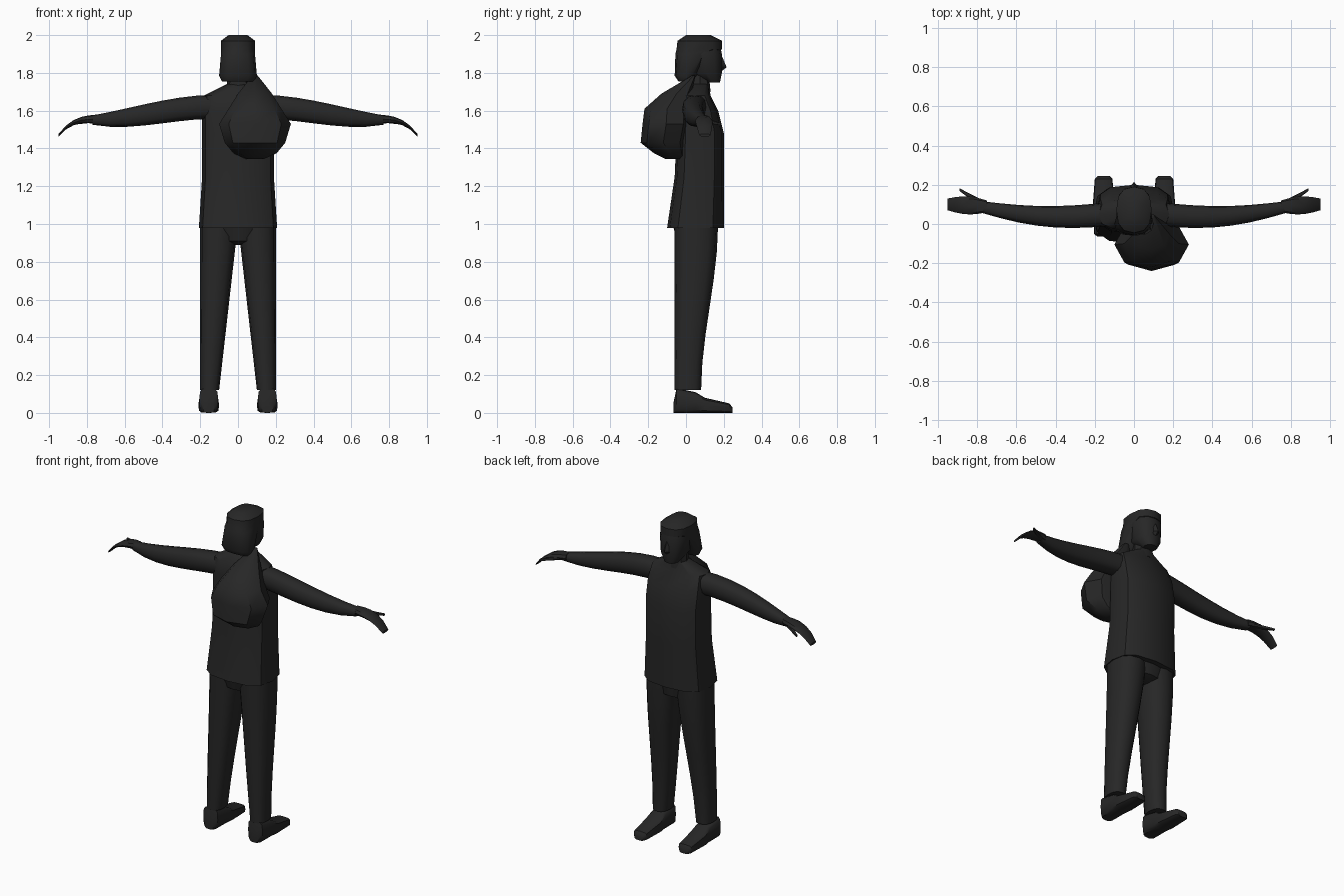
import bpy, bmesh, math
from math import sin, pi

cube = bpy.data.objects.get("Cube")
if cube:
    bpy.data.objects.remove(cube, do_unlink=True)

SHADE = 0.02
charcoal = bpy.data.materials.new("charcoal")
charcoal.use_nodes = True
charcoal.diffuse_color = (SHADE, SHADE, SHADE, 1)
shader = charcoal.node_tree.nodes["Principled BSDF"]
shader.inputs["Base Color"].default_value = charcoal.diffuse_color


def mix(start, end, t):
    return start + (end - start) * t


def ease(t):
    return t * t * (3 - 2 * t)


def rounded(value, power):
    """Superellipse coordinate: a low power gives a boxier outline."""
    return math.copysign(abs(round(value, 6)) ** power, value)


def place(axis, along, a, b):
    if axis == "x":
        return along, a, b
    if axis == "y":
        return a, along, b
    return a, b, along


def loft(name, axis, sections, sides=12, power=0.8, mirror=1):
    """Skin rings, each given by position, then centre and half size on the other axes."""
    bm = bmesh.new()
    rings = []
    for along, centre_a, half_a, centre_b, half_b in sections:
        ring = []
        for i in range(sides):
            angle = 2 * pi * i / sides
            a = centre_a + half_a * rounded(math.cos(angle), power)
            b = centre_b + half_b * rounded(sin(angle), power)
            x, y, z = place(axis, along, a, b)
            ring.append(bm.verts.new((x * mirror, y, z)))
        rings.append(ring)
    for lower, upper in zip(rings, rings[1:]):
        for i in range(sides):
            following = (i + 1) % sides
            bm.faces.new((lower[i], lower[following], upper[following], upper[i]))
    bm.faces.new(rings[0])
    bm.faces.new(rings[-1])
    bmesh.ops.recalc_face_normals(bm, faces=bm.faces)
    mesh = bpy.data.meshes.new(name)
    bm.to_mesh(mesh)
    bm.free()
    mesh.materials.append(charcoal)
    part = bpy.data.objects.new(name, mesh)
    bpy.context.collection.objects.link(part)
    bpy.ops.object.select_all(action="DESELECT")
    part.select_set(True)
    bpy.context.view_layer.objects.active = part
    bpy.ops.object.shade_smooth_by_angle(angle=math.radians(40))


def upright(rows, centre_x=0):
    """Turn rows of height, half width, back and front into sections."""
    return [(z, centre_x, half, (back + front) / 2, (front - back) / 2)
            for z, half, back, front in rows]


def sweep(rule, steps):
    """Sample a section rule evenly from start to end."""
    return [rule(i / steps) for i in range(steps + 1)]


def trouser_leg(t):
    inner, outer = mix(.1, 0, t), .2
    back, front = -.06, mix(.08, .17, ease(t))
    return (mix(.12, 1, t), (inner + outer) / 2, (outer - inner) / 2,
            (back + front) / 2, (front - back) / 2)


def arm(t):
    bow = .05 - .02 * sin(pi * t) + .035 * t ** 2
    thickness = .025 + .038 * (1 - t ** 3)
    return mix(.13, .77, t), bow, .06 - .03 * t ** 2, mix(1.62, 1.55, ease(t)), thickness


def hand(t):
    palm = .03 + .016 * sin(pi * t)
    curl = 1.555 - .085 * t ** 3
    return mix(.75, .95, t), mix(.09, .1, t), palm, curl, mix(.024, .007, t)


def thumb(t):
    return (mix(.77, .89, t), mix(.1, .175, t), mix(.02, .007, t),
            mix(1.55, 1.53, t), mix(.013, .007, t))


# Loose shirt, flared at the hem and sloping in at the shoulders
loft("shirt", "z", upright([
    (.98, .207, -.1, .2),
    (1.25, .19, -.06, .2),
    (1.48, .19, -.05, .2),
    (1.6, .19, -.04, .17),
    (1.68, .18, -.03, .13),
    (1.74, .06, .03, .12)]), power=.7)

# Hips joining the trouser legs
loft("trouser_hips", "z", upright([
    (.89, .03, 0, .12),
    (.91, .12, -.05, .16),
    (1, .19, -.07, .17)]))

# Neck, face and nose
loft("neck", "z", upright([(1.7, .06, .02, .13), (1.8, .055, .03, .12)]), sides=8)
loft("face", "z", upright([
    (1.75, .04, .1, .18),
    (1.8, .075, .02, .19),
    (1.9, .085, 0, .19),
    (1.95, .08, 0, .18)]))
loft("nose", "z", upright([
    (1.81, .014, .17, .19),
    (1.83, .018, .17, .215),
    (1.89, .01, .17, .19)]), sides=4, power=1)

# Hair cap with a flared nape
loft("hair", "z", upright([
    (1.755, .085, -.04, .03),
    (1.785, .1, -.06, .06),
    (1.9, .09, -.056, .13),
    (1.925, .09, -.05, .19),
    (1.97, .09, -.045, .19),
    (2, .05, 0, .13)]))

# Sack slung over the shoulder, narrowing to its tied neck
loft("sack", "z", upright([
    (1.345, .05, -.11, 0),
    (1.375, .115, -.17, 0),
    (1.43, .16, -.24, 0),
    (1.53, .19, -.23, .02),
    (1.61, .14, -.22, .02),
    (1.69, .09, -.13, .03),
    (1.785, .015, .03, .05)], centre_x=.09), sides=8, power=.9)

for label, mirror in (("left", 1), ("right", -1)):
    # Trouser leg
    loft(label + "_trouser_leg", "z", sweep(trouser_leg, 6), mirror=mirror)

    # Flat-soled shoe, given as distance forward, half width and height
    shoe = [(-.065, .03, .06), (-.05, .05, .13), (.05, .05, .11),
            (.1, .055, .08), (.23, .045, .05), (.245, .03, .03)]
    loft(label + "_shoe", "y",
         [(y, .155, half, height / 2, height / 2) for y, half, height in shoe],
         power=.5, mirror=mirror)

    # Bowed arm, curled hand and thumb
    loft(label + "_arm", "x", sweep(arm, 7), mirror=mirror)
    loft(label + "_hand", "x", sweep(hand, 5), sides=8, mirror=mirror)
    loft(label + "_thumb", "x", sweep(thumb, 3), sides=8, mirror=mirror)
